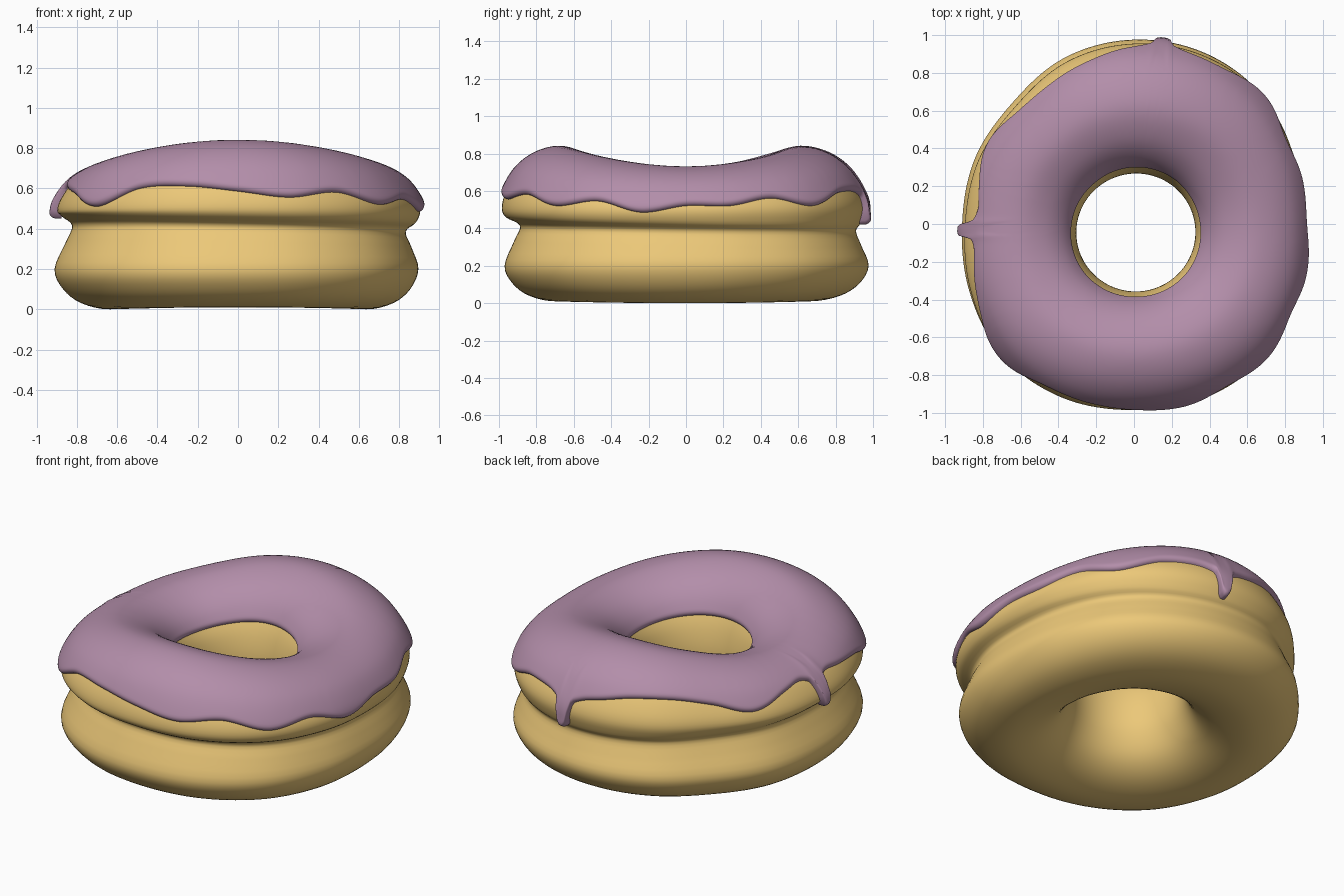
import bpy
from math import sin, cos, pi, exp, sqrt, radians, hypot

if "Cube" in bpy.data.objects:
    bpy.data.objects.remove(bpy.data.objects["Cube"])

# Outer radius every 22.5 degrees, icing rim height every 15 degrees (from +x, counter-clockwise)
OUTER = [.92, .935, .97, .98, .97, .945, .90, .905, .91, .95, 1.0, 1.01, 1.0, 1.01, 1.0, .955]
RIM = [.52, .52, .56, .52, .59, .60, .61, .65, .65, .61, .55, .60,
       .63, .60, .57, .51, .60, .61, .585, .555, .58, .52, .545, .485]
DRIPS = [(81, .42), (182, .45)]


def cubic(a, b, c, d, t):
    return b + .5 * t * (c - a + t * (2 * a - 5 * b + 4 * c - d + t * (3 * (b - c) + d - a)))


def around(table, ang):
    n = len(table)
    x = (ang / (2 * pi) % 1) * n
    i = int(x)
    return cubic(*[table[(i + k) % n] for k in (-1, 0, 1, 2)], x - i)


def spline(pts, steps):
    n = len(pts)
    return [tuple(cubic(*[pts[(i + k) % n][c] for k in (-1, 0, 1, 2)], s / steps) for c in (0, 1))
            for i in range(n) for s in range(steps)]


def section(ang):
    """Control points (r, z) of the dough cross-section at one angle."""
    s, c = sin(ang), cos(ang)
    hole = .312 + .01 * c - .045 * s
    R = around(OUTER, ang)
    low = R - .012 + .018 * s - .012 * c
    up = R - .015
    crease = up - .072 + .025 * s
    zc = .40 - .015 * s - .015 * c
    lift = .01 * (1 - cos(2 * ang)) / 2
    k = (.76 - .055 * cos(2 * ang) - .45) / .31

    def at(f, z, rad):
        z = .45 + (z - .45) * k if z > .45 else z + lift * max(0, 1 - z / .2)
        return (hole + (rad - hole) * f, z)
    return [at(.07, .57, up), at(.16, .66, up), at(.30, .725, up), at(.5, .76, up),
            at(.70, .735, up), at(.86, .67, up), at(.965, .575, up), at(1, .50, up),
            (up - .022, zc + .045), (crease, zc), (crease + .03, zc - .08),
            at(1, .20, low), at(.93, .10, low), at(.78, .03, low), at(.55, 0, low),
            at(.3, .035, low), at(.12, .12, low), at(.02, .25, low), at(0, .37, low), at(.02, .48, up)]


def rings_to_object(name, rings, closed, color):
    n, m = len(rings), len(rings[0])
    verts = [(r * cos(2 * pi * i / n), r * sin(2 * pi * i / n), z)
             for i, ring in enumerate(rings) for r, z in ring]
    faces = []
    for i in range(n):
        a, b = i * m, (i + 1) % n * m
        for j in range(m if closed else m - 1):
            k = (j + 1) % m
            # the profile runs inside -> top -> outside
            faces.append((a + j, a + k, b + k, b + j))
    me = bpy.data.meshes.new(name)
    me.from_pydata(verts, [], faces)
    me.polygons.foreach_set("use_smooth", [True] * len(faces))
    mat = bpy.data.materials.new(name + "_color")
    mat.diffuse_color = color
    mat.use_nodes = True
    mat.node_tree.nodes["Principled BSDF"].inputs["Base Color"].default_value = mat.diffuse_color
    me.materials.append(mat)
    ob = bpy.data.objects.new(name, me)
    bpy.context.collection.objects.link(ob)
    return ob


# Dough ring with a pinched waist
N = 180
rings_to_object("dough", [spline(section(2 * pi * i / N), 4) for i in range(N)], True,
                (.84, .58, .19, 1))


def icing_ring(ang, rows=44, thick=.027):
    path = spline(section(ang), 6)[:7 * 6 + 1]
    r_end, z_end = path[-1]
    # hang straight down past the widest point
    path += [(r_end, z_end - .01 * k) for k in range(1, 16)]
    rim, drip = around(RIM, ang), 0
    for deg, tip in DRIPS:
        d = (ang - radians(deg) + pi) % (2 * pi) - pi
        d = d * 180 / pi
        w = .75 * exp(-(d / 2.4) ** 4) + .25 * exp(-(d / 5.5) ** 2)
        rim += (tip - rim) * w
        drip += .014 * exp(-(d / 3) ** 2)
    # cut the path where it reaches the rim height
    j = max(i for i in range(len(path)) if path[i][1] > rim)
    (r0, z0), (r1, z1) = path[j], path[j + 1]
    t = (z0 - rim) / (z0 - z1)
    path = path[:j + 1] + [(r0 + (r1 - r0) * t, rim)]
    dist = [0]
    for a, b in zip(path, path[1:]):
        dist.append(dist[-1] + hypot(b[0] - a[0], b[1] - a[1]))
    L = dist[-1]

    def point(s):
        k = 0
        while k < len(dist) - 2 and dist[k + 1] < s:
            k += 1
        f = (s - dist[k]) / max(dist[k + 1] - dist[k], 1e-9)
        return [path[k][c] + (path[k + 1][c] - path[k][c]) * f for c in (0, 1)]

    ring = []
    for i in range(rows + 1):
        s = L * (1 - cos(pi * i / rows)) / 2
        r, z = point(s)
        a, b = point(max(s - .02, 0)), point(min(s + .02, L))
        dr, dz = b[0] - a[0], b[1] - a[1]
        n = hypot(dr, dz) or 1
        e = 1 - min(min(s, L - s) / .028, 1)
        h = (thick + drip * max(0, 1 - (L - s) / .25)) * sqrt(max(0, 1 - e * e))
        if i in (0, rows):
            h = -.02
        ring.append((r - dz / n * h, z + dr / n * h))
    return ring


# Icing cap with wavy rim and two drips
M = 480
rings_to_object("icing", [icing_ring(2 * pi * i / M) for i in range(M)], False,
                (.45, .27, .40, 1))

# Make all normals face outward
import bmesh
for ob in bpy.data.objects:
    bm = bmesh.new()
    bm.from_mesh(ob.data)
    top = max(bm.faces, key=lambda f: f.calc_center_median().z)
    if top.normal.z < 0:
        bmesh.ops.reverse_faces(bm, faces=bm.faces)
    bm.to_mesh(ob.data)
    bm.free()
